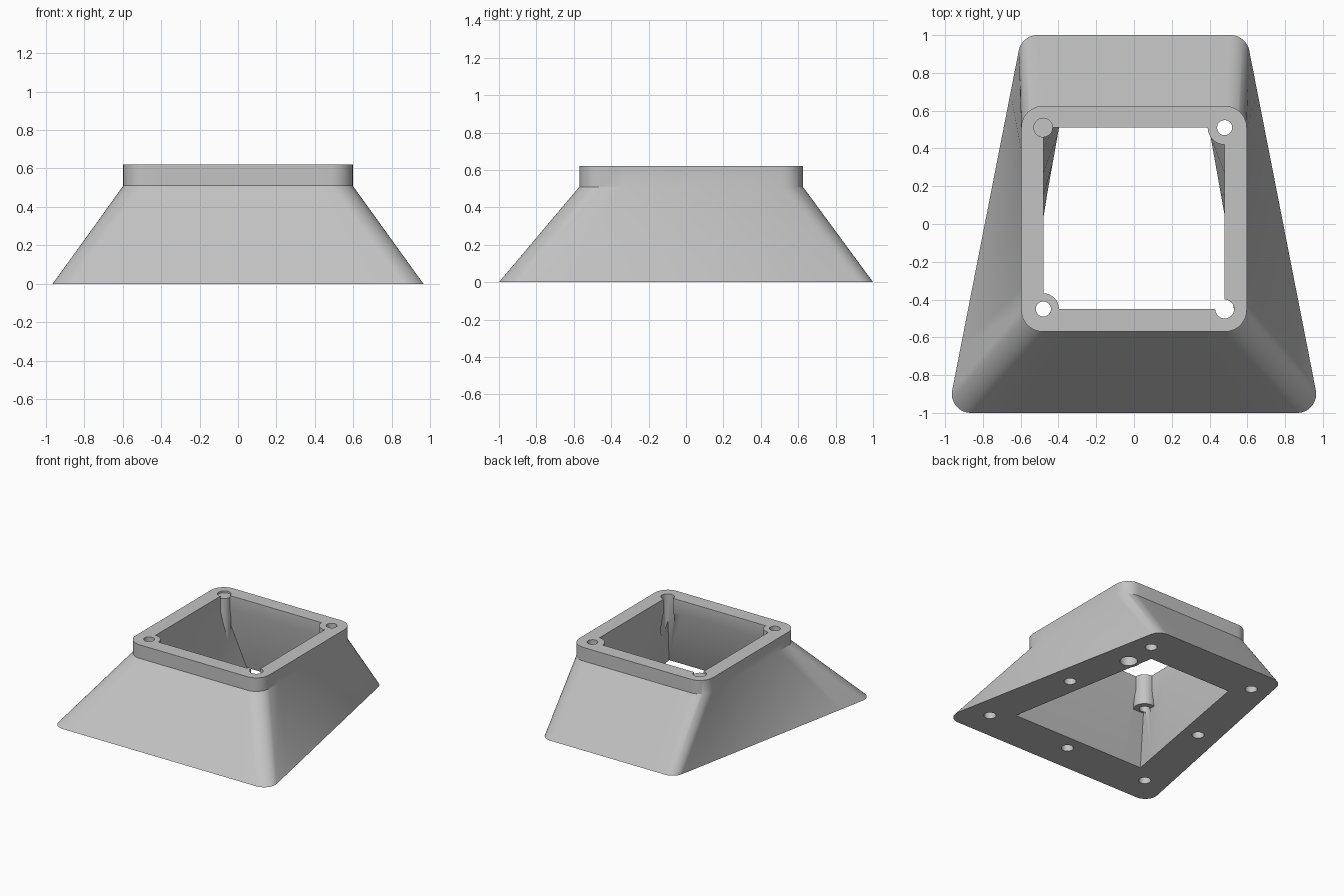
import bpy, bmesh, math
from mathutils import Vector

cube = bpy.data.objects.get("Cube")
if cube:
    bpy.data.objects.remove(cube, do_unlink=True)

grey = bpy.data.materials.new("light_grey")
grey.use_nodes = True
colour = (0.55, 0.55, 0.55, 1)
grey.diffuse_color = colour
grey.node_tree.nodes["Principled BSDF"].inputs["Base Color"].default_value = colour


def outline(front_w, back_w, y0, y1, radius=0, arc=12, cuts=8):
    """Trapezoid outline with filleted corners and evenly divided sides."""
    quad = [Vector(p) for p in ((-front_w, y0), (front_w, y0), (back_w, y1), (-back_w, y1))]
    corners = []
    for i, p in enumerate(quad):
        if not radius:
            corners.append([p])
            continue
        d0 = (p - quad[i - 1]).normalized()
        d1 = (quad[(i + 1) % 4] - p).normalized()
        turn = math.atan2(d0.x * d1.y - d0.y * d1.x, d0.dot(d1))
        start = math.atan2(-d0.x, d0.y)
        center = p - d0 * radius * math.tan(turn / 2) + Vector((-d0.y, d0.x)) * radius
        corners.append([center + radius * Vector((math.cos(start + turn * k / arc),
                                                  math.sin(start + turn * k / arc)))
                        for k in range(arc + 1)])
    points = []
    for i, c in enumerate(corners):
        nxt = corners[(i + 1) % 4][0]
        points += c + [c[-1].lerp(nxt, k / cuts) for k in range(1, cuts)]
    return points


def loft(name, layers):
    """Closed solid through a list of (outline, height)."""
    bm = bmesh.new()
    rings = [[bm.verts.new((p.x, p.y, z)) for p in pts] for pts, z in layers]
    for a, b in zip(rings, rings[1:]):
        for i in range(len(a)):
            j = (i + 1) % len(a)
            bm.faces.new((a[i], a[j], b[j], b[i]))
    bm.faces.new(rings[0][::-1])
    bm.faces.new(rings[-1])
    mesh = bpy.data.meshes.new(name)
    bm.to_mesh(mesh)
    bm.free()
    mesh.materials.append(grey)
    obj = bpy.data.objects.new(name, mesh)
    bpy.context.collection.objects.link(obj)
    return obj


def rod(name, x, y, radius, z0, z1, sides=32):
    circle = [Vector((x + radius * math.cos(math.tau * k / sides),
                      y + radius * math.sin(math.tau * k / sides))) for k in range(sides)]
    return loft(name, [(circle, z0), (circle, z1)])


def activate(obj):
    bpy.ops.object.select_all(action="DESELECT")
    obj.select_set(True)
    bpy.context.view_layer.objects.active = obj


def subtract(target, cutter):
    mod = target.modifiers.new("cut", "BOOLEAN")
    mod.operation = "DIFFERENCE"
    mod.solver = "EXACT"
    mod.object = cutter
    activate(target)
    bpy.ops.object.modifier_apply(modifier=mod.name)
    bpy.data.objects.remove(cutter, do_unlink=True)


COLLAR, TOP = 0.51, 0.62
X, FRONT, BACK = 0.48, -0.45, 0.51

# Flared outer shell with upright collar
base = outline(0.986, 0.594, -1, 1, 0.1)
rim = outline(0.597, 0.597, -0.57, 0.625, 0.115)
housing = loft("flared_housing", [(base, 0), (rim, COLLAR), (rim, TOP)])

# Cavity, leaving two corner screw bosses standing
mouth = outline(0.603, 0.373, -0.645, 0.645)
throat = outline(X, X, FRONT, BACK)
cavity = loft("cavity_cutter", [(mouth, -0.1), (mouth, 0), (throat, COLLAR), (throat, 0.8)])
subtract(cavity, rod("front_boss", -X, FRONT, 0.083, 0.37, 0.9))
subtract(cavity, rod("back_boss", X, BACK, 0.09, -0.2, 0.9))
subtract(housing, cavity)

# Screw holes through the collar
for x, y, r, z0 in ((-X, FRONT, 0.04, 0.2), (X, BACK, 0.04, -0.2),
                    (X, FRONT, 0.05, 0.3), (-X, BACK, 0.05, 0.6)):
    subtract(housing, rod("collar_hole", x, y, r, z0, 0.9))
subtract(housing, rod("access_hole", X, BACK, 0.065, -0.2, 0.3))

# Blind mounting holes in the underside
for x, y in ((-0.75, -0.77), (0, -0.77), (0.75, -0.77), (-0.62, 0), (0.62, 0),
             (-0.485, 0.775), (0.485, 0.775)):
    subtract(housing, rod("mounting_hole", x, y, 0.045, -0.1, 0.14))

# Solid pin in the remaining corner
pin = rod("corner_pin", -X, BACK, 0.05, 0.1, 0.605)

for obj in (housing, pin):
    activate(obj)
    bpy.ops.object.shade_smooth_by_angle(angle=math.radians(30))
